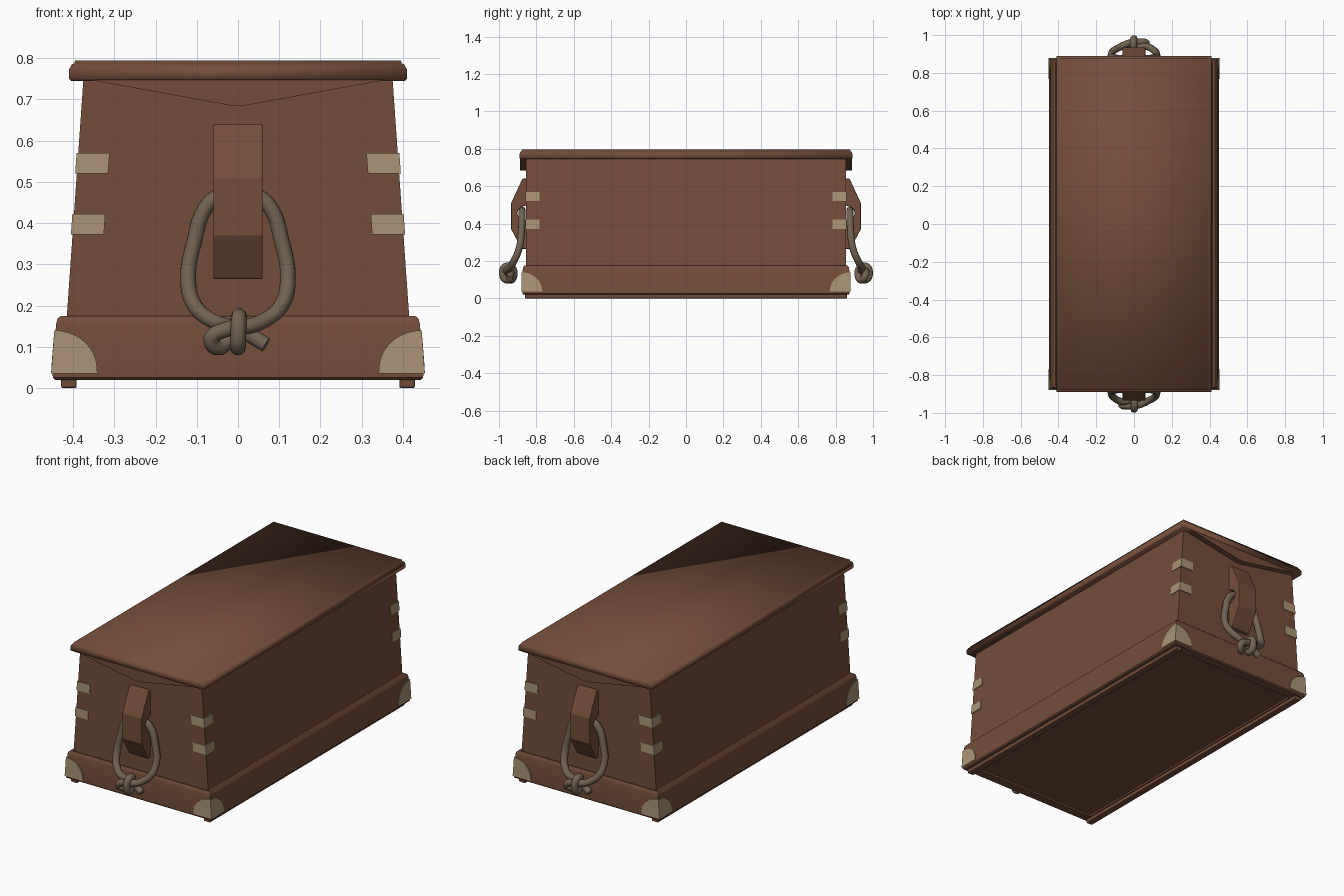
import bpy, bmesh, math
from mathutils import Vector, Matrix

cube = bpy.data.objects.get("Cube")
if cube:
    bpy.data.objects.remove(cube, do_unlink=True)


def material(name, rgb):
    m = bpy.data.materials.new(name)
    m.use_nodes = True
    m.diffuse_color = (*rgb, 1)
    m.node_tree.nodes["Principled BSDF"].inputs["Base Color"].default_value = (*rgb, 1)
    return m


WOOD = material("red_brown_wood", (0.175, 0.074, 0.042))
METAL = material("pale_brass", (0.40, 0.30, 0.18))
ROPE = material("grey_brown_rope", (0.17, 0.125, 0.085))


def add(name, bm, mat):
    bmesh.ops.recalc_face_normals(bm, faces=bm.faces)
    me = bpy.data.meshes.new(name)
    bm.to_mesh(me)
    bm.free()
    me.materials.append(mat)
    ob = bpy.data.objects.new(name, me)
    bpy.context.collection.objects.link(ob)
    return ob


def loft(name, rings, mat):
    """Skin a list of point loops and cap both ends."""
    bm = bmesh.new()
    loops = [[bm.verts.new(p) for p in ring] for ring in rings]
    n = len(loops[0])
    for a, b in zip(loops, loops[1:]):
        for i in range(n):
            j = (i + 1) % n
            bm.faces.new((a[i], a[j], b[j], b[i]))
    bm.faces.new(loops[0])
    bm.faces.new(loops[-1])
    return add(name, bm, mat)


def rect(hx, hy, z):
    return [(-hx, -hy, z), (hx, -hy, z), (hx, hy, z), (-hx, hy, z)]


def bevel(ob, width):
    mod = ob.modifiers.new("soft_edges", "BEVEL")
    mod.width = width
    mod.segments = 2


def smooth(ob, angle=35):
    bpy.ops.object.select_all(action="DESELECT")
    ob.select_set(True)
    bpy.context.view_layer.objects.active = ob
    bpy.ops.object.shade_smooth_by_angle(angle=math.radians(angle))


def body_x(z):
    return 0.415 - 0.07 * (z - 0.175)


def base_x(z):
    return 0.45 - 0.08 * max(0, z - 0.045)


# Tapered box body
loft("chest_body", [rect(body_x(z), 0.855, z) for z in (0.1, 0.755)], WOOD)

# Skirt around the foot, with a recessed underside
skirt = [(0.385, 0.82, 0.03), (0.385, 0.82, 0.02), (0.443, 0.868, 0.02),
         (0.449, 0.875, 0.026), (0.45, 0.876, 0.045), (0.441, 0.873, 0.155),
         (0.438, 0.87, 0.168), (0.43, 0.863, 0.175), (0.39, 0.84, 0.175)]
smooth(loft("base_skirt", [rect(*r) for r in skirt], WOOD), 40)

# Runners under the long sides
for side, s in (("left", 1), ("right", -1)):
    ring = [(s * (0.41 + dx), dy, 0) for dx, dy in
            ((-0.019, -0.86), (0.019, -0.86), (0.019, 0.86), (-0.019, 0.86))]
    ob = loft(side + "_runner", [ring, [(x, y, 0.024) for x, y, z in ring]], WOOD)
    bevel(ob, 0.005)

# Lid slab with a stepped, rounded edge, softly shaded overall
lid = [(0.405, 0.885, 0.745), (0.41, 0.89, 0.75), (0.41, 0.89, 0.772),
       (0.403, 0.885, 0.785), (0.397, 0.88, 0.787), (0.395, 0.878, 0.795)]
lid_ob = loft("lid", [rect(*r) for r in lid], WOOD)
for p in lid_ob.data.polygons:
    p.use_smooth = True

gable = [(-0.385, 0.752), (-0.015, 0.685), (0.015, 0.685), (0.385, 0.752)]

# Cleat profile in depth and height, with a round rope notch behind
cleat = [(0.85, 0.64), (0.875, 0.64), (0.935, 0.51), (0.935, 0.37),
         (0.878, 0.265), (0.85, 0.265)]
cleat += [(0.85 + 0.052 * math.sin(t), 0.455 - 0.042 * math.cos(t))
          for t in [math.pi * i / 8 for i in range(9)]]

# Rope path: left stub, through the knot, up the loop, and back into the knot
right_up = [(0.065, 0.165, 0.94), (0.105, 0.2, 0.92), (0.121, 0.265, 0.893),
            (0.105, 0.36, 0.88), (0.08, 0.435, 0.877), (0.045, 0.465, 0.877)]
left_down = [(-x, z, d) for x, z, d in reversed(right_up)]
knot_tail = [(-0.02, 0.148, 0.935), (0.025, 0.13, 0.938), (0.068, 0.105, 0.945)]
knot_wrap = [(0, 0.105, 0.935), (0, 0.1, 0.965), (0.001, 0.14, 0.981),
             (0.002, 0.172, 0.965), (0, 0.165, 0.93), (-0.025, 0.115, 0.922),
             (-0.05, 0.098, 0.94), (-0.065, 0.12, 0.958), (-0.03, 0.142, 0.962),
             (0.025, 0.15, 0.958)]
path = knot_wrap + right_up + left_down + knot_tail


def rope(name, turn):
    cu = bpy.data.curves.new(name, "CURVE")
    cu.dimensions = "3D"
    cu.bevel_depth = 0.019
    cu.bevel_resolution = 3
    cu.use_fill_caps = True
    cu.resolution_u = 5
    sp = cu.splines.new("BEZIER")
    sp.bezier_points.add(len(path) - 1)
    for bp, (x, z, d) in zip(sp.bezier_points, path):
        bp.co = turn @ Vector((x, -d, z))
        bp.handle_left_type = bp.handle_right_type = "AUTO"
    tmp = bpy.data.objects.new(name + "_path", cu)
    bpy.context.collection.objects.link(tmp)
    me = bpy.data.meshes.new_from_object(tmp.evaluated_get(bpy.context.evaluated_depsgraph_get()))
    bpy.data.objects.remove(tmp, do_unlink=True)
    me.materials.clear()
    me.materials.append(ROPE)
    ob = bpy.data.objects.new(name, me)
    bpy.context.collection.objects.link(ob)
    smooth(ob, 50)


# End fittings, turned half round for the back
for end, angle in (("front", 0), ("back", math.pi)):
    turn = Matrix.Rotation(angle, 3, "Z")
    loft(end + "_lid_gable",
         [[turn @ Vector((x, y, z)) for x, z in gable] for y in (-0.887, -0.85)], WOOD)
    ob = loft(end + "_cleat",
              [[turn @ Vector((x, -d, z)) for d, z in cleat] for x in (-0.06, 0.06)], WOOD)
    bevel(ob, 0.004)
    rope(end + "_rope_handle", turn)

# Metal corner straps and rounded corner plates
quarter = [(0, 0)] + [(0.112 * math.cos(t), 0.104 * math.sin(t))
                      for t in [math.pi / 2 * i / 10 for i in range(11)]]
for end, sy in (("front", -1), ("back", 1)):
    for side, sx in (("left", 1), ("right", -1)):
        tag = end + "_" + side

        for level, z0 in (("lower", 0.372), ("upper", 0.52)):
            rings = []
            for z in (z0, z0 + 0.05):
                x = body_x(z) + 0.004
                ell = [(x - 0.08, 0.859), (x, 0.859), (x, 0.784),
                       (x - 0.012, 0.784), (x - 0.012, 0.847), (x - 0.08, 0.847)]
                rings.append([(sx * a, sy * b, z) for a, b in ell])
            loft(f"{tag}_{level}_strap", rings, METAL)

        front = [[(sx * (base_x(0.036 + h) + 0.003 - w), sy * y, 0.036 + h)
                  for w, h in quarter] for y in (0.88, 0.865)]
        loft(tag + "_corner_end_plate", front, METAL)
        flank = [[(sx * (base_x(0.036 + h) + off), sy * (0.88 - w), 0.036 + h)
                  for w, h in quarter] for off in (0.003, -0.012)]
        loft(tag + "_corner_side_plate", flank, METAL)
